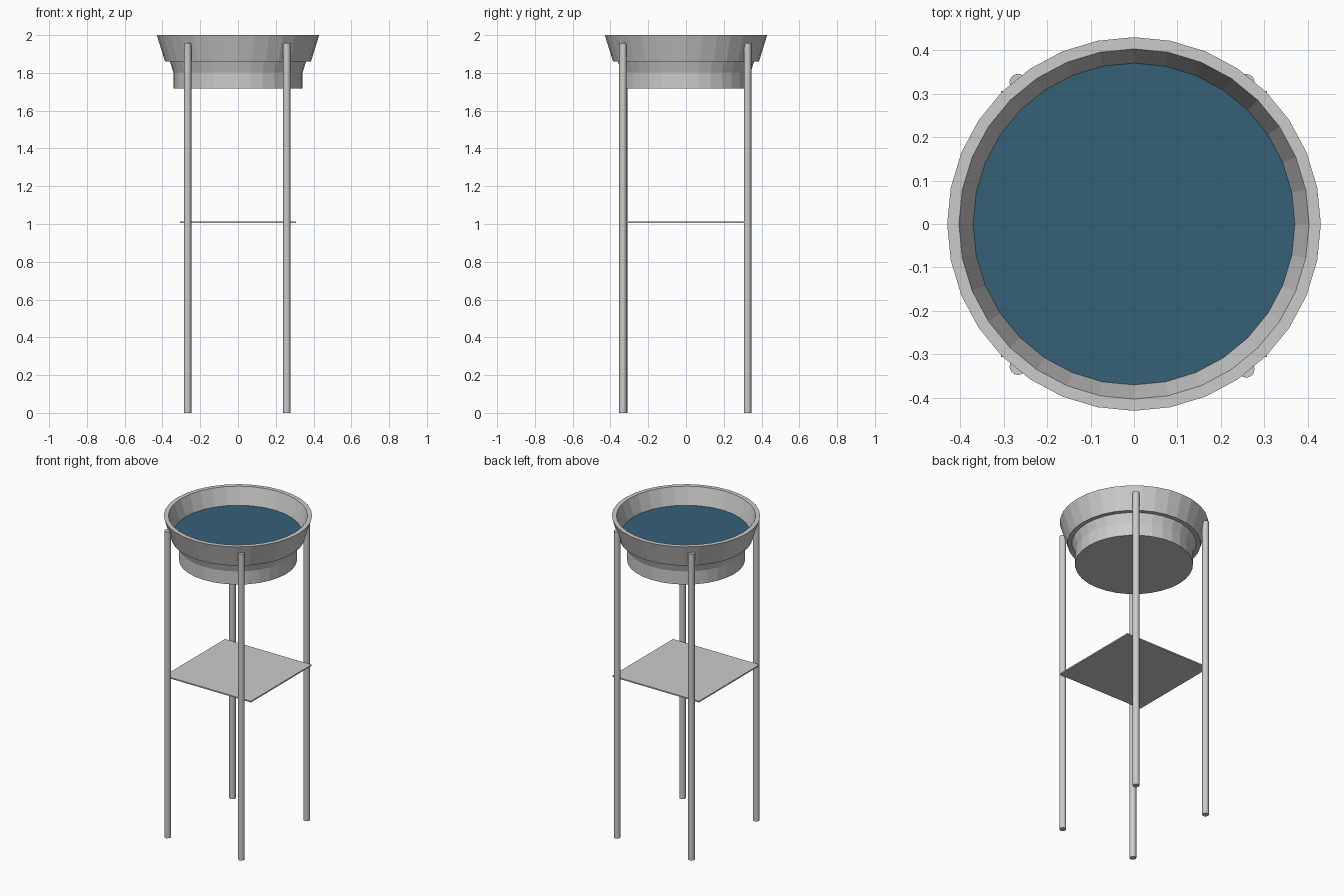
import bpy, bmesh, math

if "Cube" in bpy.data.objects:
    bpy.data.objects.remove(bpy.data.objects["Cube"])

SEGMENTS = 32


def finish(name, bm):
    bmesh.ops.recalc_face_normals(bm, faces=bm.faces)
    mesh = bpy.data.meshes.new(name)
    bm.to_mesh(mesh)
    bm.free()
    obj = bpy.data.objects.new(name, mesh)
    bpy.context.collection.objects.link(obj)
    return obj


def lathe(name, profile, closed=False, cap_start=False):
    """Turn a list of (radius, z) points around the z axis."""
    bm = bmesh.new()
    rings = []
    for r, z in profile:
        angles = [2 * math.pi * i / SEGMENTS for i in range(SEGMENTS)]
        rings.append([bm.verts.new((r * math.cos(a), r * math.sin(a), z)) for a in angles])
    pairs = list(zip(rings, rings[1:]))
    if closed:
        pairs.append((rings[-1], rings[0]))
    for low, high in pairs:
        for i in range(SEGMENTS):
            j = (i + 1) % SEGMENTS
            bm.faces.new((low[i], low[j], high[j], high[i]))
    if cap_start:
        bm.faces.new(rings[0])
    return finish(name, bm)


# Flared upper bowl wall and the narrower basin beneath it
lathe("bowl_rim", [(0.386, 1.859), (0.43, 2.0), (0.403, 2.0), (0.36, 1.859)], closed=True)
lathe("basin", [(0.342, 1.718), (0.342, 1.802), (0.36, 1.859)], cap_start=True)

# Water surface
water = lathe("water", [(0.371, 1.893)], cap_start=True)
if water.data.polygons[0].normal.z < 0:
    water.data.flip_normals()
blue = bpy.data.materials.new("water_blue")
blue.diffuse_color = (0.036, 0.116, 0.185, 1)
blue.use_nodes = True
blue.node_tree.nodes["Principled BSDF"].inputs["Base Color"].default_value = blue.diffuse_color
water.data.materials.append(blue)

# Four legs
legs = {
    "front_left_leg": (-0.267, -0.328),
    "front_right_leg": (0.258, -0.334),
    "back_left_leg": (-0.267, 0.326),
    "back_right_leg": (0.258, 0.326),
}
for name, (x, y) in legs.items():
    bpy.ops.mesh.primitive_cylinder_add(vertices=16, radius=0.0195, depth=1.958,
                                        location=(x, y, 0.979))
    leg = bpy.context.object
    leg.name = name
    bpy.ops.object.shade_smooth_by_angle(angle=math.radians(30))

# Thin square shelf
bpy.ops.mesh.primitive_cube_add(size=1, location=(0, 0, 1.008))
shelf = bpy.context.object
shelf.name = "shelf"
shelf.scale = (0.612, 0.612, 0.008)
